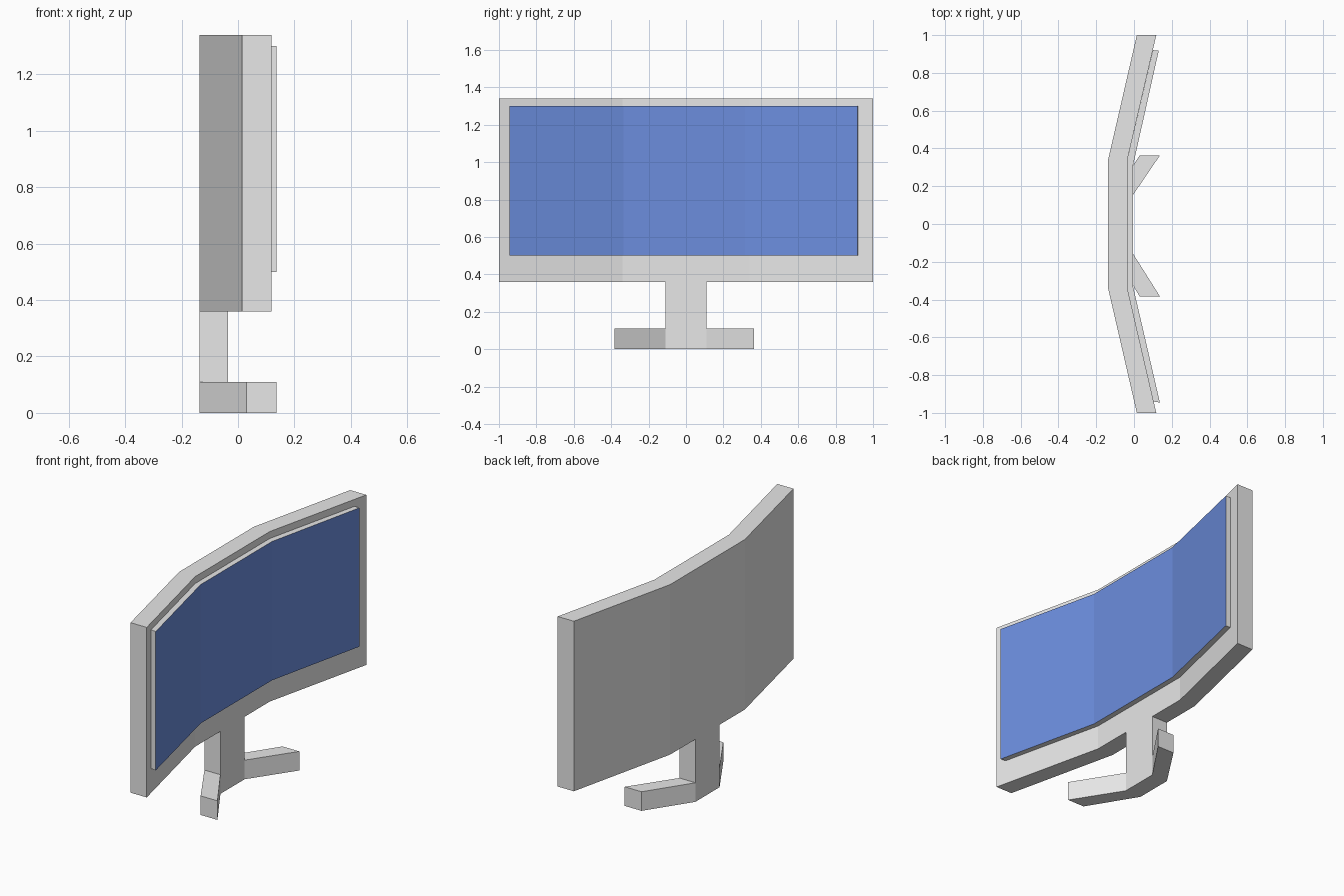
import bpy
import bmesh

old = bpy.data.objects.get("Cube")
if old:
    bpy.data.objects.remove(old, do_unlink=True)


def material(name, colour):
    mat = bpy.data.materials.new(name)
    mat.use_nodes = True
    mat.diffuse_color = colour
    mat.node_tree.nodes["Principled BSDF"].inputs["Base Color"].default_value = colour
    return mat


grey = material("light grey plastic", (0.8, 0.8, 0.8, 1))
blue = material("blue screen", (0.15, 0.27, 0.73, 1))


def ribbon(back, front, bottom, top):
    """Solid band between two plan outlines, one block per segment."""
    bm = bmesh.new()
    rings = []
    for b, f in zip(back, front):
        corners = ((b, bottom), (f, bottom), (f, top), (b, top))
        rings.append([bm.verts.new((*p, z)) for p, z in corners])
    for r, s in zip(rings, rings[1:]):
        for i in range(4):
            j = (i + 1) % 4
            bm.faces.new((r[i], r[j], s[j], s[i]))
    bm.faces.new(rings[0])
    bm.faces.new(rings[-1])
    bmesh.ops.recalc_face_normals(bm, faces=bm.faces)
    return bm


def finish(bm, name, *mats):
    mesh = bpy.data.meshes.new(name)
    bm.to_mesh(mesh)
    bm.free()
    for mat in mats:
        mesh.materials.append(mat)
    obj = bpy.data.objects.new(name, mesh)
    bpy.context.collection.objects.link(obj)


# Curved monitor housing, facing +x
housing_back = [(0.015, -1), (-0.137, -0.34), (-0.137, 0.34), (0.015, 1)]
housing_front = [(0.118, -1), (-0.035, -0.34), (-0.035, 0.34), (0.118, 1)]
finish(ribbon(housing_back, housing_front, 0.36, 1.34), "monitor_housing", grey)

# Raised display with a blue front and grey rim
display_back = [(0.104, -0.94), (-0.035, -0.34), (-0.035, 0.34), (0.1, 0.92)]
display_front = [(0.137, -0.945), (-0.004, -0.335), (-0.004, 0.315), (0.131, 0.918)]
bm = ribbon(display_back, display_front, 0.5, 1.3)
for face in bm.faces:
    face.material_index = int(face.normal.x > 0.7)
finish(bm, "display", grey, blue)

# Stand: angled feet, with the column raised from the middle block
stand_back = [(0.03, -0.383), (-0.137, -0.11), (-0.137, 0.11), (0.03, 0.363)]
stand_front = [(0.137, -0.383), (-0.035, -0.11), (-0.035, 0.11), (0.137, 0.363)]
bm = ribbon(stand_back, stand_front, 0, 0.11)
middle = [f for f in bm.faces
          if f.normal.z > 0.9 and abs(f.calc_center_median().y) < 0.05]
column = bmesh.ops.extrude_discrete_faces(bm, faces=middle)["faces"]
for vert in column[0].verts:
    vert.co.z = 0.36
finish(bm, "stand", grey)
